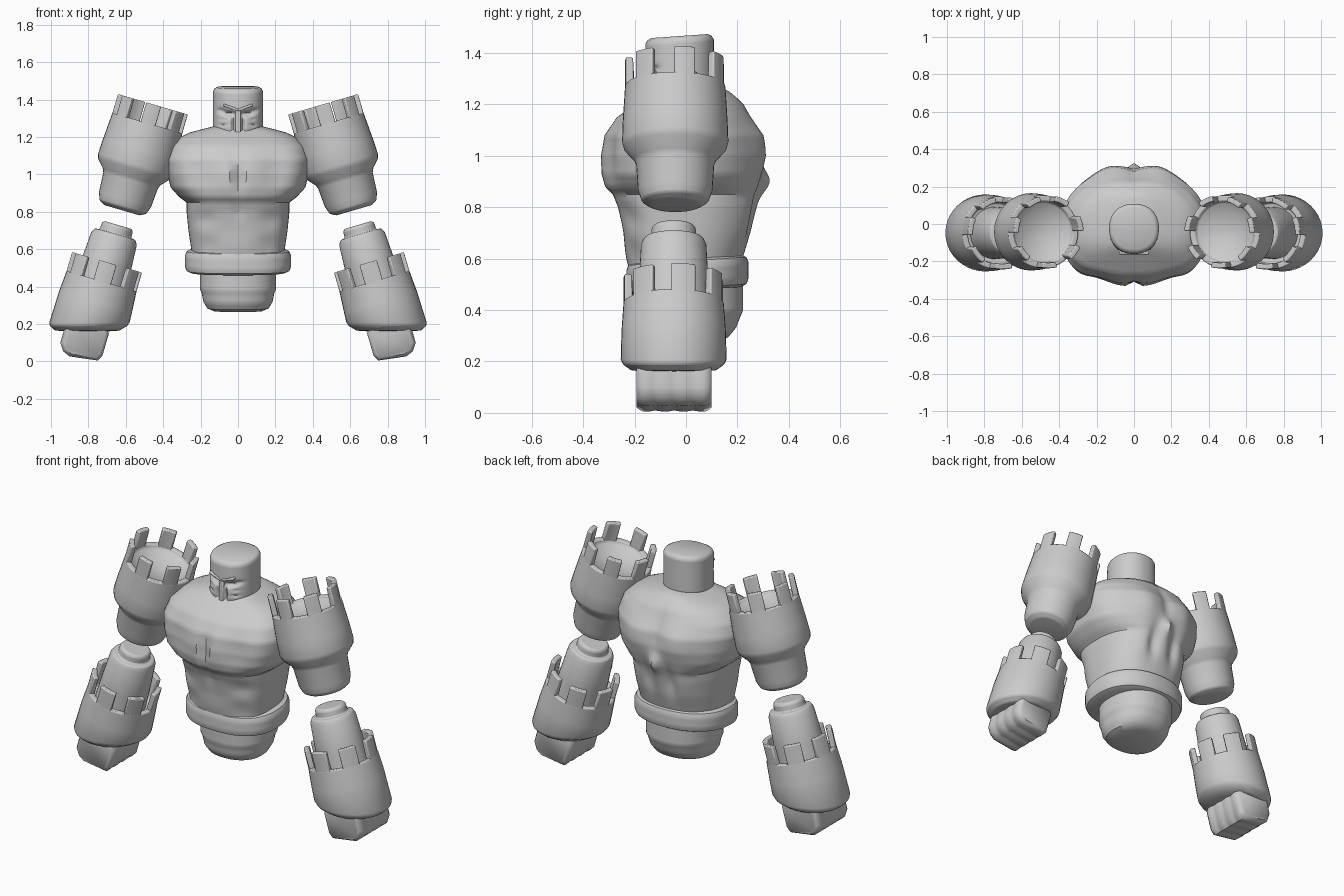
import bpy, bmesh, math
from mathutils import Matrix, Vector

cube = bpy.data.objects.get("Cube")
if cube:
    bpy.data.objects.remove(cube, do_unlink=True)

stone = bpy.data.materials.new("stone grey")
stone.use_nodes = True
GREY = (0.6, 0.6, 0.6, 1)
stone.diffuse_color = GREY
stone.node_tree.nodes["Principled BSDF"].inputs["Base Color"].default_value = GREY


def finish(name, bm, bevel=0, matrix=None, smooth=35):
    if matrix:
        bm.transform(matrix)
    bmesh.ops.recalc_face_normals(bm, faces=bm.faces)
    mesh = bpy.data.meshes.new(name)
    bm.to_mesh(mesh)
    bm.free()
    mesh.materials.append(stone)
    ob = bpy.data.objects.new(name, mesh)
    bpy.context.collection.objects.link(ob)
    bpy.ops.object.select_all(action='DESELECT')
    ob.select_set(True)
    bpy.context.view_layer.objects.active = ob
    bpy.ops.object.shade_smooth_by_angle(angle=math.radians(smooth))
    if bevel:
        mod = ob.modifiers.new("rounded edges", 'BEVEL')
        mod.width, mod.segments, mod.limit_method = bevel, 2, 'ANGLE'


def skin(bm, rings):
    """Bridge equal vertex rings and cap both ends."""
    n = len(rings[0])
    loops = [[bm.verts.new(p) for p in ring] for ring in rings]
    for a, b in zip(loops, loops[1:]):
        for i in range(n):
            j = (i + 1) % n
            bm.faces.new((a[i], a[j], b[j], b[i]))
    bm.faces.new(loops[0])
    bm.faces.new(loops[-1])


def body_loft(name, rows, centre=0, shear=0, bumps=(), step=0.015,
              front_power=0.9, back_power=0.9, n=96, smooth=35):
    """Rows are height, half width, front y, back y; bumps press details in or out."""
    dense = []
    for a, b in zip(rows, rows[1:]):
        k = max(1, round(abs(b[0] - a[0]) / step))
        dense += [[p + (q - p) * i / k for p, q in zip(a, b)] for i in range(k)]
    dense.append(rows[-1])
    rings = []
    for z, half, front, back in dense:
        ring = []
        for i in range(n):
            c, s = math.cos(math.tau * i / n), math.sin(math.tau * i / n)
            power = back_power if s > 0 else front_power
            x = half * math.copysign(abs(c) ** power, c)
            y = centre + abs(s) ** power * ((back if s > 0 else front) - centre)
            for side, bx, bz, rx, rz, amount in bumps:
                if side * s > 0:
                    d = ((abs(x) - bx) / rx) ** 2 + ((z - bz) / rz) ** 2
                    y += side * abs(s) * amount * math.exp(-d)
            ring.append((x, y, z + shear * y))
        rings.append(ring)
    bm = bmesh.new()
    skin(bm, rings)
    finish(name, bm, smooth=smooth)


def turned(bm, profile, shear=0, n=40):
    """Revolve radius, height points; low points can slant across x."""
    rings = []
    for r, t in profile:
        slant = shear if t < -0.25 else 0
        angles = [math.tau * i / n for i in range(n)]
        rings.append([(r * math.cos(a), r * math.sin(a), t + slant * r * math.cos(a)) for a in angles])
    skin(bm, rings)


def battlements(bm, inner, outer, low, width, count=7, phase=0.2):
    for k in range(count):
        mid = phase + math.tau * k / count
        sections = []
        for i in range(5):
            a = mid + width * (i / 4 - 0.5)
            d = Vector((math.cos(a), math.sin(a), 0))
            up = Vector((0, 0, 1))
            sections.append([d * inner + up * low, d * outer + up * low,
                             d * outer, d * (inner + 0.003)])
        skin(bm, sections)


def add_box(bm, centre, size, tilt=0):
    m = Matrix.Translation(centre) @ Matrix.Rotation(tilt, 4, 'Y') @ Matrix.Diagonal((*size, 1))
    bmesh.ops.create_cube(bm, size=1, matrix=m)


# Torso with chest, stomach, blade and spine relief
FRONT, BACK = -1, 1
body_loft("torso", [
    (0.5, .24, -.2, .2), (.6, .25, -.22, .22), (.7, .265, -.24, .25),
    (.8, .275, -.265, .275), (.85, .275, -.285, .285), (.88, .315, -.315, .29),
    (.93, .36, -.33, .295), (1.0, .378, -.333, .3), (1.08, .387, -.318, .29),
    (1.15, .365, -.27, .25), (1.2, .31, -.2, .225), (1.225, .255, -.165, .2),
    (1.25, .16, -.13, .17), (1.265, .1, -.1, .14)],
    front_power=.68, n=144, bumps=[
    (FRONT, 0, .99, .012, .1, -.03), (FRONT, .2, 1.0, .09, .14, -.03),
    (FRONT, 0, .8, .012, .05, -.012), (FRONT, .19, .76, .07, .05, -.02),
    (FRONT, 0, .6, .12, .09, .012), (FRONT, .17, .62, .06, .06, -.012),
    (BACK, .14, 1.04, .09, .12, .025), (BACK, 0, 1.07, .03, .12, -.012),
    (BACK, 0, .9, .03, .05, .035), (BACK, .07, .8, .035, .09, -.025),
    (BACK, .16, .74, .06, .1, .01)])

# Waist belt and pelvis
body_loft("belt", [(.475, .25, -.205, .215), (.485, .275, -.225, .235), (.505, .283, -.232, .243),
                   (.57, .283, -.232, .243), (.59, .272, -.225, .235), (.602, .245, -.2, .21)],
          shear=.07, front_power=.8)
body_loft("pelvis", [(.27, .13, -.1, .12), (.285, .165, -.14, .165), (.32, .185, -.165, .195),
                     (.37, .195, -.175, .215), (.385, .203, -.182, .222), (.5, .205, -.185, .222)],
          shear=.06)

# Helmet with slanted crown; eye slots, mouth slits and cheek vents pressed in
body_loft("helmet", [(1.2, .09, -.14, .08), (1.225, .122, -.158, .1), (1.26, .133, -.163, .108),
                     (1.445, .133, -.158, .108), (1.46, .127, -.15, .1), (1.468, .112, -.135, .085)],
          centre=-.025, shear=.07, n=160, step=.007, smooth=50, bumps=[
    (FRONT, .05, 1.335, .035, .014, -.03), (FRONT, .09, 1.35, .025, .012, -.02),
    (FRONT, .026, 1.275, .009, .05, -.022),
    (FRONT, .08, 1.305, .02, .007, -.01), (FRONT, .08, 1.275, .02, .007, -.01)])

# Brow ridges and nose guard
bm = bmesh.new()
for s in (1, -1):
    add_box(bm, (s * .04, -.148, 1.358), (.085, .03, .014), -s * .35)
add_box(bm, (0, -.152, 1.28), (.03, .024, .12))
finish("brow_and_nose_guard", bm, bevel=.005)

# Arms, built on the left and mirrored
TILT = math.radians(-16.3)
UPPER = [(.02, -.165), (.11, -.15), (.16, -.12), (.165, -.105), (.195, -.105), (.204, -.25),
         (.207, -.335), (.2, -.36), (.16, -.405), (.152, -.425), (.145, -.53), (.13, -.572), (.1, -.59)]
SLEEVE = [(.12, -.15), (.16, -.14), (.165, -.105), (.195, -.105), (.203, -.22),
          (.206, -.335), (.198, -.355), (.165, -.38), (.1, -.385)]
CORE = [(.1, -.22), (.14, -.16), (.136, -.03), (.127, .13), (.115, .155),
        (.088, .16), (.086, .195), (.075, .208)]
FIST = [(.95, .1), (.935, .055), (.9, .027), (.75, .005), (.725, .03), (.69, .15), (.73, .24), (.91, .24)]

for side, s in (("left", 1), ("right", -1)):
    mirror = Matrix.Diagonal((s, 1, 1, 1))
    spin = Matrix.Rotation(TILT, 4, 'Y')

    bm = bmesh.new()
    turned(bm, UPPER)
    battlements(bm, .163, .195, -.12, width=.44)
    finish(side + "_upper_arm_tower", bm, .006, mirror @ Matrix.Translation((.455, -.042, 1.375)) @ spin)

    place = mirror @ Matrix.Translation((.70, -.048, .53)) @ spin
    bm = bmesh.new()
    turned(bm, SLEEVE, shear=-.29)
    battlements(bm, .163, .195, -.12, width=.52)
    finish(side + "_forearm_tower", bm, .006, place)

    bm = bmesh.new()
    turned(bm, CORE)
    finish(side + "_forearm", bm, .005, place)

    # Closed fist: one solid block rippled into four knuckles
    bm = bmesh.new()
    slices = []
    for k in range(25):
        y = -.192 + .292 * k / 24
        edge = min(k, 24 - k)
        grow = (.86, .94)[edge] if edge < 2 else .96 + .04 * abs(math.sin(math.pi * k / 6))
        slices.append([(.82 + (x - .82) * grow, y, .12 + (z - .12) * grow) for x, z in FIST])
    skin(bm, slices)
    finish(side + "_fist", bm, matrix=mirror, smooth=50)
